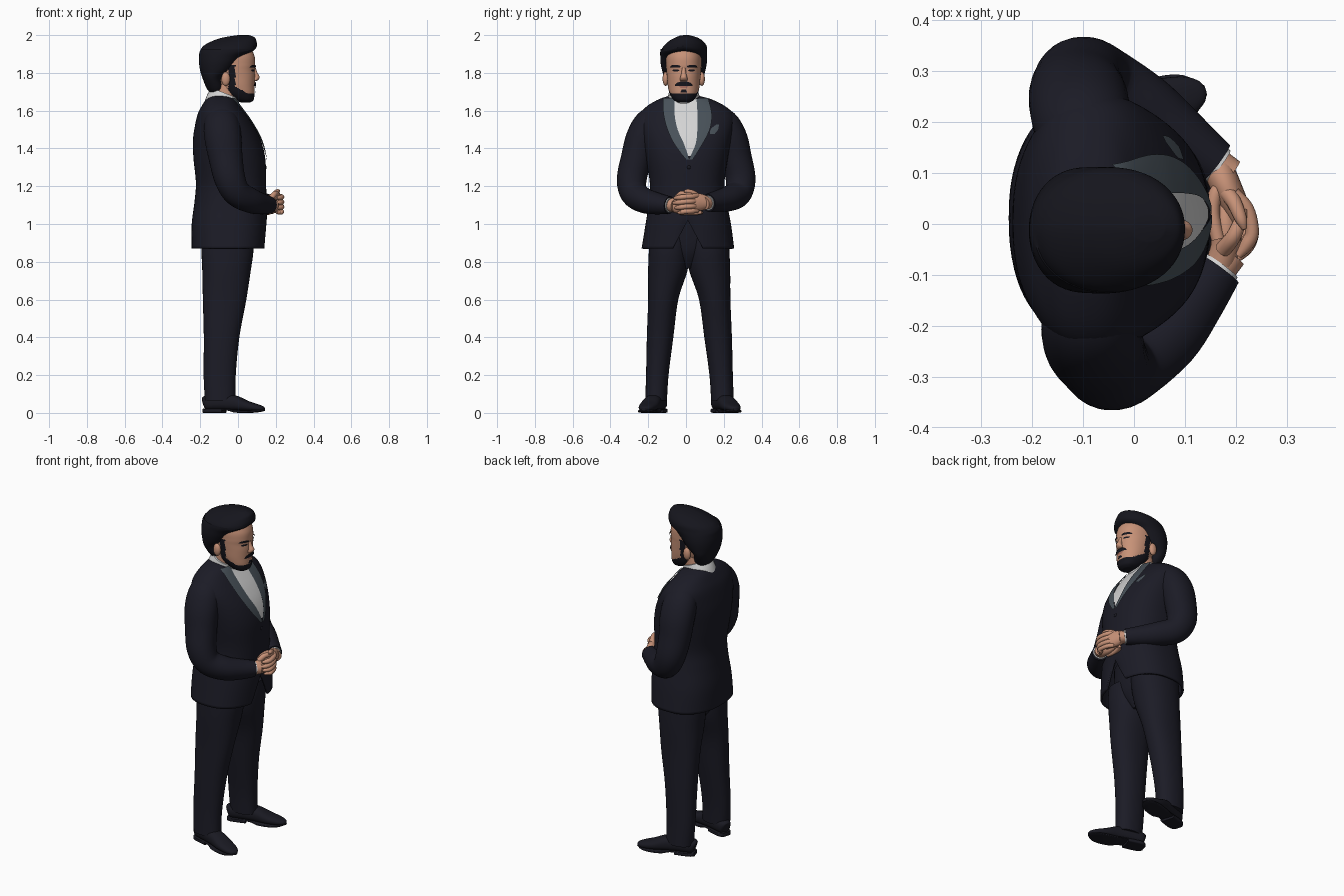
import bpy, bmesh, math
from mathutils import Vector
from mathutils.bvhtree import BVHTree

YC = -0.012  # head centre line


def material(name, rgb):
    m = bpy.data.materials.new(name)
    m.diffuse_color = (*rgb, 1)
    return m


NAVY = material("navy cloth", (0.011, 0.011, 0.019))
HAIR = material("black hair", (0.0075, 0.0075, 0.012))
SHOE = material("black leather", (0.010, 0.010, 0.016))
GREY = material("grey satin", (0.065, 0.083, 0.1))
WHITE = material("white shirt", (0.66, 0.66, 0.66))
SKIN = material("skin", (0.57, 0.285, 0.185))
LIP = material("lips", (0.40, 0.16, 0.12))


def smooth_rows(rows, sub):
    """Catmull-Rom interpolation of tuples."""
    out = []
    for i in range(len(rows) - 1):
        p0, p1 = rows[max(i - 1, 0)], rows[i]
        p2, p3 = rows[i + 1], rows[min(i + 2, len(rows) - 1)]
        for k in range(sub):
            t = k / sub
            out.append(tuple(0.5 * (2 * b + (c - a) * t + (2 * a - 5 * b + 4 * c - d) * t * t
                                    + (3 * b - a - 3 * c + d) * t ** 3)
                             for a, b, c, d in zip(p0, p1, p2, p3)))
    return out + [tuple(rows[-1])]


def finish(name, bm, mats, angle=50):
    bmesh.ops.recalc_face_normals(bm, faces=bm.faces)
    me = bpy.data.meshes.new(name)
    bm.to_mesh(me)
    bm.free()
    ob = bpy.data.objects.new(name, me)
    bpy.context.collection.objects.link(ob)
    for m in mats:
        me.materials.append(m)
    bpy.context.view_layer.objects.active = ob
    ob.select_set(True)
    bpy.ops.object.shade_smooth_by_angle(angle=math.radians(angle))
    ob.select_set(False)
    return ob


def loft(name, rows, mat, sub=5, seg=32, power=2.0, level=False, caps=(True, True), edit=None):
    """Rings (x, y, z, a, b): level rings use a along x and b along y,
    others stand across the path with a sideways and b upwards."""
    rows = smooth_rows(rows, sub)
    pts = [Vector(r[:3]) for r in rows]
    bm, rings, side = bmesh.new(), [], None
    for i, r in enumerate(rows):
        if level:
            u, v = Vector((1, 0, 0)), Vector((0, 1, 0))
        else:
            t = (pts[min(i + 1, len(pts) - 1)] - pts[max(i - 1, 0)]).normalized()
            if side is None:
                side = t.cross(Vector((0, 0, 1))) if abs(t.z) < 0.9 else Vector((0, 1, 0))
            side = (side - t * side.dot(t)).normalized()
            u, v = side, side.cross(t)
        ring = []
        for k in range(seg):
            w = 2 * math.pi * k / seg
            c, s = math.cos(w), math.sin(w)
            c = math.copysign(abs(c) ** (2 / power), c)
            s = math.copysign(abs(s) ** (2 / power), s)
            ring.append(bm.verts.new(pts[i] + u * c * max(r[3], 0.002) + v * s * max(r[4], 0.002)))
        rings.append(ring)
    for p, q in zip(rings, rings[1:]):
        for k in range(seg):
            bm.faces.new((p[k], p[(k + 1) % seg], q[(k + 1) % seg], q[k]))
    for cap, ring in zip(caps, (rings[0], rings[-1])):
        if cap:
            bm.faces.new(ring)
    if edit:
        edit(bm)
    mats = mat if isinstance(mat, list) else [mat]
    return finish(name, bm, mats)


def ball(name, loc, size, mat):
    bm = bmesh.new()
    bmesh.ops.create_uvsphere(bm, u_segments=20, v_segments=12, radius=1)
    for v in bm.verts:
        v.co = Vector(a * b for a, b in zip(v.co, size)) + Vector(loc)
    return finish(name, bm, [mat])


def surface(ob):
    return BVHTree.FromPolygons([v.co for v in ob.data.vertices], [p.vertices for p in ob.data.polygons])


def drape(name, tree, rows, mat, lift, sub=6, cols=8):
    """Thin plate of rows (z, y0, y1) laid on the front of a surface."""
    bm, grid = bmesh.new(), []
    for z, y0, y1 in smooth_rows(rows, sub):
        line = []
        for k in range(cols + 1):
            y = y0 + (y1 - y0) * k / cols
            loc, nor, _, _ = tree.ray_cast(Vector((1, y, z)), Vector((-1, 0, 0)))
            if loc is None:
                loc, nor, _, _ = tree.find_nearest(Vector((0, y, z)))
            line.append(bm.verts.new(loc + (nor if nor.x > 0 else -nor) * lift))
        grid.append(line)
    for p, q in zip(grid, grid[1:]):
        for k in range(cols):
            bm.faces.new((p[k], p[k + 1], q[k + 1], q[k]))
    return finish(name, bm, [mat])


# Jacket body with an open cutaway at the front hem
def cutaway(bm):
    for v in bm.verts:
        if v.co.z < 1.05 and v.co.x > 0.0:
            hem = max(0.87, 1.02 - abs(v.co.y - 0.01) * 1.9)
            v.co.z = 1.05 - (1.05 - v.co.z) * (1.05 - hem) / 0.18


jacket = loft("jacket_body", [
    (-0.05, 0.01, 0.87, 0.195, 0.245), (-0.046, 0.012, 1.0, 0.199, 0.226),
    (-0.04, 0.01, 1.12, 0.19, 0.205), (-0.037, 0.006, 1.22, 0.186, 0.198),
    (-0.046, 0.004, 1.35, 0.19, 0.218), (-0.06, 0.004, 1.45, 0.178, 0.238),
    (-0.075, 0.004, 1.53, 0.151, 0.252), (-0.087, 0.004, 1.585, 0.125, 0.243),
    (-0.092, 0, 1.625, 0.1, 0.205), (-0.092, -0.005, 1.66, 0.076, 0.14),
    (-0.092, -0.01, 1.677, 0.05, 0.085)], NAVY, sub=6, seg=72, power=2.4, level=True,
    caps=(False, True), edit=cutaway)
front = surface(jacket)
mod = jacket.modifiers.new("cloth", 'SOLIDIFY')
mod.thickness = 0.012

# Shirt front, lapels, pocket square and button
drape("shirt_front", front, [(1.66, -0.065, 0.06), (1.6, -0.065, 0.065), (1.5, -0.05, 0.065),
                             (1.42, -0.015, 0.055), (1.36, 0.012, 0.03)], WHITE, 0.004)
drape("lapel_right", front, [(1.66, -0.12, -0.06), (1.58, -0.118, -0.06), (1.5, -0.098, -0.045),
                             (1.42, -0.06, -0.01), (1.34, 0.0, 0.018)], GREY, 0.008)
drape("lapel_left", front, [(1.66, 0.055, 0.115), (1.58, 0.06, 0.135), (1.5, 0.06, 0.125),
                            (1.42, 0.05, 0.085), (1.34, 0.014, 0.035)], GREY, 0.008)
drape("pocket_square", front, [(1.525, 0.16, 0.172), (1.5, 0.13, 0.168), (1.475, 0.125, 0.15)], GREY, 0.006)
ball("jacket_button", (0.144, 0.015, 1.3), (0.008, 0.011, 0.011), SHOE)

# Trousers
loft("trouser_seat", [(-0.055, 0.01, 1.04, 0.14, 0.18), (-0.055, 0.01, 0.9, 0.125, 0.19),
                      (-0.06, 0.01, 0.83, 0.11, 0.12), (-0.06, 0.01, 0.765, 0.07, 0.03)],
     NAVY, seg=48, level=True)
for side, s, k in (("left", 1, 1.0), ("right", -1, 0.92)):
    rows = [(-0.055, 0.1, 0.93, 0.135, 0.115), (-0.056, 0.107, 0.85, 0.137, 0.113),
            (-0.061, 0.116, 0.75, 0.128, 0.108), (-0.071, 0.142, 0.6, 0.115, 0.083),
            (-0.087, 0.16, 0.4, 0.094, 0.073), (-0.097, 0.176, 0.2, 0.085, 0.062),
            (-0.094, 0.183, 0.065, 0.081, 0.06)]
    loft(side + "_trouser_leg", [(x, 0.01 + s * y * k, z, a, b * (k + 1) / 2) for x, y, z, a, b in rows],
         NAVY, seg=40, power=2.2, level=True)

    # Shoe upper, sole and heel along a splayed line
    heel, toe = Vector((-0.18, 0.01 + s * 0.155 * k, 0)), Vector((0.14, 0.01 + s * 0.253 * k, 0))

    def along(data):
        return [(*(heel.lerp(toe, t) + Vector((0, 0, z))), a, b) for t, z, a, b in data]

    loft(side + "_shoe", along([(0.0, 0.05, 0.022, 0.03), (0.06, 0.054, 0.04, 0.04),
         (0.3, 0.056, 0.045, 0.042), (0.5, 0.052, 0.047, 0.041), (0.7, 0.037, 0.05, 0.028),
         (0.88, 0.027, 0.04, 0.019), (0.97, 0.022, 0.024, 0.013), (1.0, 0.02, 0.006, 0.006)]), SHOE, power=2.4)
    loft(side + "_sole", along([(0.0, 0.018, 0.025, 0.005), (0.1, 0.018, 0.044, 0.005),
         (0.4, 0.017, 0.042, 0.005), (0.55, 0.008, 0.051, 0.007), (0.75, 0.007, 0.053, 0.007),
         (0.9, 0.01, 0.041, 0.006), (1.0, 0.016, 0.01, 0.005)]), SHOE, power=4)
    loft(side + "_heel", along([(0.0, 0.011, 0.028, 0.011), (0.08, 0.011, 0.044, 0.011),
         (0.33, 0.011, 0.044, 0.011)]), SHOE, power=5)

# Sleeves, shirt cuffs and wrists
arms = {
    "left": [(-0.095, 0.09, 1.575, 0.06, 0.05), (-0.1, 0.18, 1.54, 0.092, 0.083),
             (-0.108, 0.236, 1.46, 0.098, 0.086), (-0.112, 0.266, 1.35, 0.091, 0.082),
             (-0.1, 0.289, 1.24, 0.083, 0.079), (-0.06, 0.276, 1.165, 0.074, 0.072),
             (0.02, 0.228, 1.135, 0.066, 0.066), (0.09, 0.172, 1.122, 0.056, 0.058),
             (0.16, 0.118, 1.112, 0.045, 0.046)],
    "right": [(-0.09, -0.085, 1.575, 0.06, 0.05), (-0.088, -0.176, 1.54, 0.092, 0.083),
              (-0.08, -0.23, 1.46, 0.098, 0.086), (-0.065, -0.262, 1.35, 0.09, 0.082),
              (-0.043, -0.287, 1.24, 0.082, 0.079), (-0.005, -0.276, 1.165, 0.073, 0.072),
              (0.065, -0.222, 1.125, 0.066, 0.066), (0.12, -0.153, 1.108, 0.056, 0.057),
              (0.168, -0.088, 1.1, 0.045, 0.046)]}
for side, rows in arms.items():
    loft(side + "_sleeve", rows, NAVY, power=2.1)
    a, b = Vector(rows[-2][:3]), Vector(rows[-1][:3])
    d = (b - a).normalized()
    for part, mat, r, n in (("_cuff", WHITE, 0.039, 0.007), ("_wrist", SKIN, 0.033, 0.035)):
        loft(side + part, [(*(b - d * 0.03), r, r), (*(b + d * n), r, r)], mat, sub=2, seg=24)

# Clasped hands with fingers
loft("left_hand", [(0.165, 0.11, 1.112, 0.03, 0.035), (0.18, 0.075, 1.115, 0.03, 0.046),
                   (0.2, 0.03, 1.11, 0.026, 0.046), (0.205, -0.005, 1.1, 0.015, 0.035)], SKIN, seg=24)
loft("right_hand", [(0.17, -0.08, 1.1, 0.03, 0.035), (0.18, -0.045, 1.1, 0.03, 0.044),
                    (0.18, 0.0, 1.1, 0.028, 0.046), (0.175, 0.045, 1.1, 0.015, 0.035)], SKIN, seg=24)
for i in range(4):
    z, r = 1.143 - i * 0.026, 0.0135 - 0.001 * (i == 3)
    end = (-0.055, -0.06, -0.05, -0.035)[i]
    loft("left_finger_%d" % i, [(0.195, 0.06, z + 0.006, r, r), (0.222, 0.03, z + 0.003, r, r),
         (0.232, -0.015, z, r, r), (0.222, end + 0.015, z - 0.004, r, r),
         (0.205, end - 0.008, z - 0.006, r * 0.5, r * 0.5)], SKIN, seg=12)
    loft("right_finger_%d" % i, [(0.165, -0.03, z - 0.004, r, r), (0.155, 0.02, z - 0.004, r, r),
         (0.16, 0.06, z - 0.004, r, r), (0.175, 0.085, z - 0.004, r * 0.6, r * 0.6)], SKIN, seg=12)
for side, s in (("left", 1), ("right", -1)):
    loft(side + "_thumb", [(0.175, 0.01 + s * 0.06, 1.135, 0.016, 0.016),
         (0.195, 0.01 + s * 0.035, 1.16, 0.015, 0.015),
         (0.21, 0.01 + s * 0.0, 1.166 + s * 0.007, 0.012, 0.012),
         (0.217, 0.01 - s * 0.02, 1.166 + s * 0.007, 0.005, 0.005)], SKIN, seg=14)

# Neck and shirt collar
loft("neck", [(-0.085, YC, 1.6, 0.07, 0.075), (-0.055, YC, 1.73, 0.07, 0.072)], SKIN)
loft("shirt_collar", [(-0.095, YC, 1.61, 0.098, 0.09), (-0.08, YC, 1.655, 0.088, 0.088),
                      (-0.066, YC, 1.692, 0.08, 0.08)], WHITE)


# Head with the beard marked along the jaw
def beard(bm):
    for f in bm.faces:
        c = f.calc_center_median()
        jaw = 1.692 + max(0.0, 0.05 - c.x) * 0.55
        burn = -0.05 < c.x < -0.014 and c.z < 1.84
        f.material_index = int(burn or (c.x > -0.05 and c.z < jaw))


head = loft("head", [
    (0.042, YC, 1.643, 0.022, 0.03), (0.03, YC, 1.657, 0.052, 0.054), (0.008, YC, 1.69, 0.08, 0.074),
    (-0.008, YC, 1.73, 0.096, 0.084), (-0.02, YC, 1.78, 0.11, 0.089), (-0.026, YC, 1.815, 0.114, 0.092),
    (-0.03, YC, 1.845, 0.121, 0.094), (-0.04, YC, 1.89, 0.127, 0.094), (-0.05, YC, 1.94, 0.11, 0.08),
    (-0.05, YC, 1.965, 0.06, 0.05)], [SKIN, HAIR], sub=8, seg=96, power=2.2, level=True, edit=beard)
face = surface(head)

# Facial features
loft("nose", [(0.084, YC, 1.825, 0.01, 0.01), (0.09, YC, 1.8, 0.013, 0.012),
              (0.097, YC, 1.778, 0.018, 0.018), (0.092, YC, 1.762, 0.014, 0.02),
              (0.086, YC, 1.756, 0.006, 0.012)], SKIN, seg=20, level=True)
drape("chin_tuft", face, [(1.712, YC - 0.01, YC + 0.01), (1.695, YC - 0.018, YC + 0.018)], HAIR, 0.004)
drape("mouth", face, [(1.732, YC - 0.026, YC + 0.026), (1.72, YC - 0.016, YC + 0.016)], LIP, 0.004)
drape("moustache", face, [(1.754, YC - 0.018, YC + 0.018), (1.746, YC - 0.036, YC + 0.036),
                          (1.732, YC - 0.044, YC + 0.044)], HAIR, 0.007)
for side, s in (("left", 1), ("right", -1)):
    drape(side + "_eyebrow", face, [(1.842, YC + s * 0.03, YC + s * 0.055),
          (1.837, YC + s * 0.018, YC + s * 0.064), (1.83, YC + s * 0.018, YC + s * 0.068)], HAIR, 0.006)
    drape(side + "_eye", face, [(1.818, YC + s * 0.028, YC + s * 0.052),
          (1.813, YC + s * 0.022, YC + s * 0.058), (1.808, YC + s * 0.03, YC + s * 0.05)], HAIR, 0.003)
    ball(side + "_ear", (-0.065, YC + s * 0.096, 1.768), (0.023, 0.016, 0.037), SKIN)


# Swept-back hair: hairline rises at the centre, side parting lowers one edge
def sweep(bm):
    for v in bm.verts:
        if v.co.z > 1.93 and v.co.y < YC:
            v.co.z += (v.co.y - YC) * 0.15
        if v.co.x > 0.03 and v.co.z < 1.94:
            v.co.z += 0.012 * max(0.0, 1 - abs(v.co.y - YC) / 0.09)


loft("hair", [
    (-0.115, YC, 1.69, 0.03, 0.05), (-0.12, YC, 1.72, 0.047, 0.075), (-0.132, YC, 1.77, 0.055, 0.1),
    (-0.115, YC, 1.81, 0.085, 0.114), (-0.1, YC, 1.85, 0.106, 0.122), (-0.082, YC, 1.885, 0.124, 0.124),
    (-0.055, YC, 1.915, 0.147, 0.124), (-0.04, YC + 0.002, 1.945, 0.14, 0.118),
    (-0.018, YC + 0.004, 1.97, 0.115, 0.096), (0.006, YC + 0.004, 1.988, 0.082, 0.066),
    (0.03, YC + 0.004, 2.0, 0.03, 0.025)],
    HAIR, sub=6, seg=56, power=2.1, level=True, edit=sweep)
